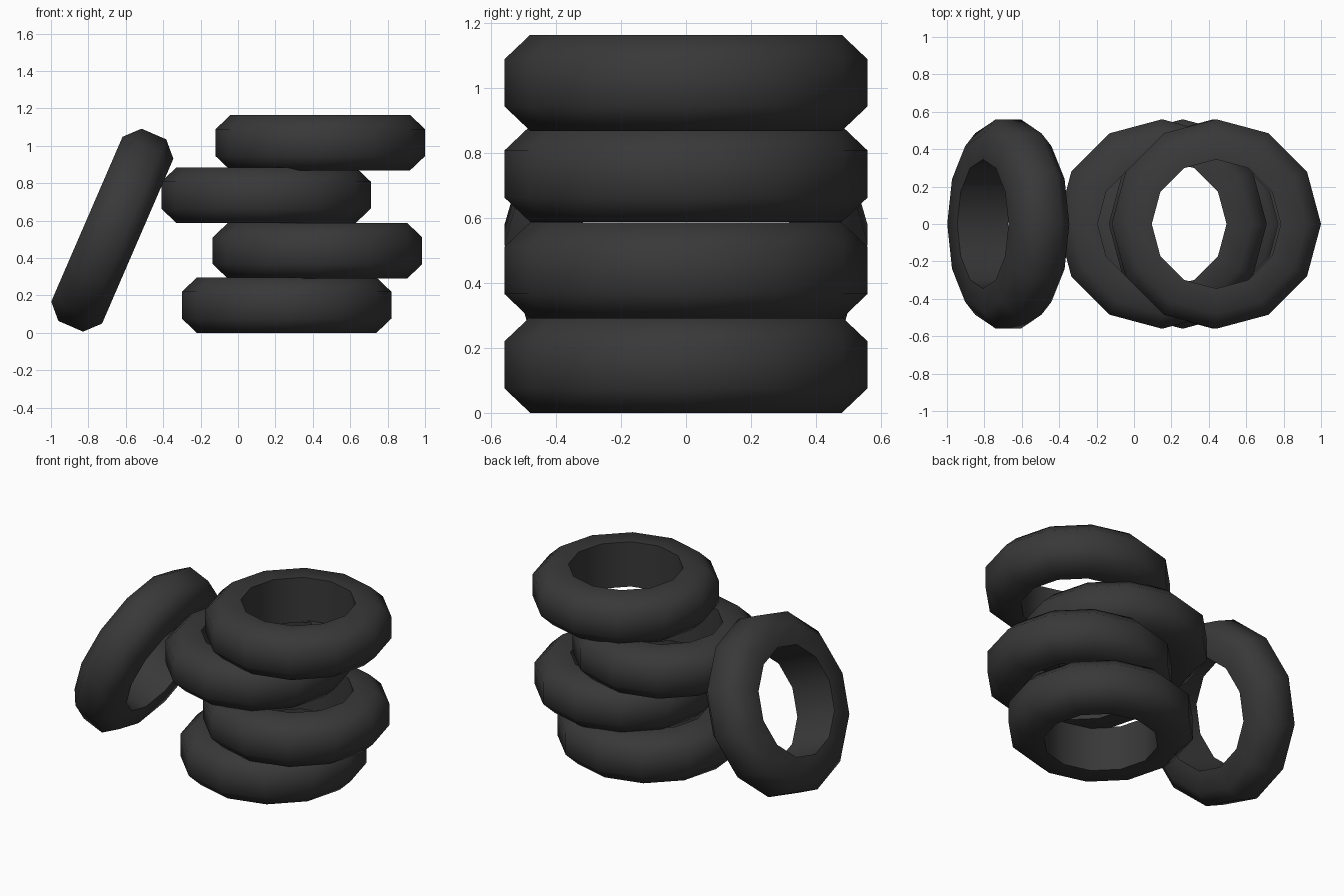
import bpy, math

if "Cube" in bpy.data.objects:
    bpy.data.objects.remove(bpy.data.objects["Cube"])

rubber = bpy.data.materials.new("black rubber")
rubber.diffuse_color = (0.04, 0.04, 0.04, 1)
rubber.use_nodes = True
rubber.node_tree.nodes["Principled BSDF"].inputs["Base Color"].default_value = rubber.diffuse_color

SIDES = 12
# tyre cross-section: (radius, height), bevelled tread and straight inner wall
PROFILE = [(0.345, -0.148), (0.48, -0.148), (0.56, -0.072),
           (0.56, 0.072), (0.48, 0.148), (0.345, 0.148)]


def tyre(name, location, tilt=0.0):
    """Spin the cross-section around z into a 12-sided ring."""
    n = len(PROFILE)
    verts, faces = [], []
    for i in range(SIDES):
        a = 2 * math.pi * i / SIDES
        verts += [(r * math.cos(a), r * math.sin(a), z) for r, z in PROFILE]
        j = (i + 1) % SIDES
        for k in range(n):
            m = (k + 1) % n
            faces.append((i * n + k, j * n + k, j * n + m, i * n + m))
    mesh = bpy.data.meshes.new(name)
    mesh.from_pydata(verts, [], faces)
    mesh.materials.append(rubber)
    ob = bpy.data.objects.new(name, mesh)
    bpy.context.collection.objects.link(ob)
    ob.location = location
    ob.rotation_euler[1] = tilt
    bpy.ops.object.select_all(action='DESELECT')
    ob.select_set(True)
    bpy.context.view_layer.objects.active = ob
    bpy.ops.object.shade_smooth_by_angle(angle=math.radians(50))
    return ob


# uneven stack, bottom to top
for i, (x, z) in enumerate([(0.26, 0.148), (0.425, 0.439), (0.15, 0.736), (0.44, 1.017)]):
    tyre(f"stacked_tyre_{i + 1}", (x, 0, z))

# tyre leaning against the stack
tyre("leaning_tyre", (-0.672, 0, 0.549), math.radians(-66.6))
